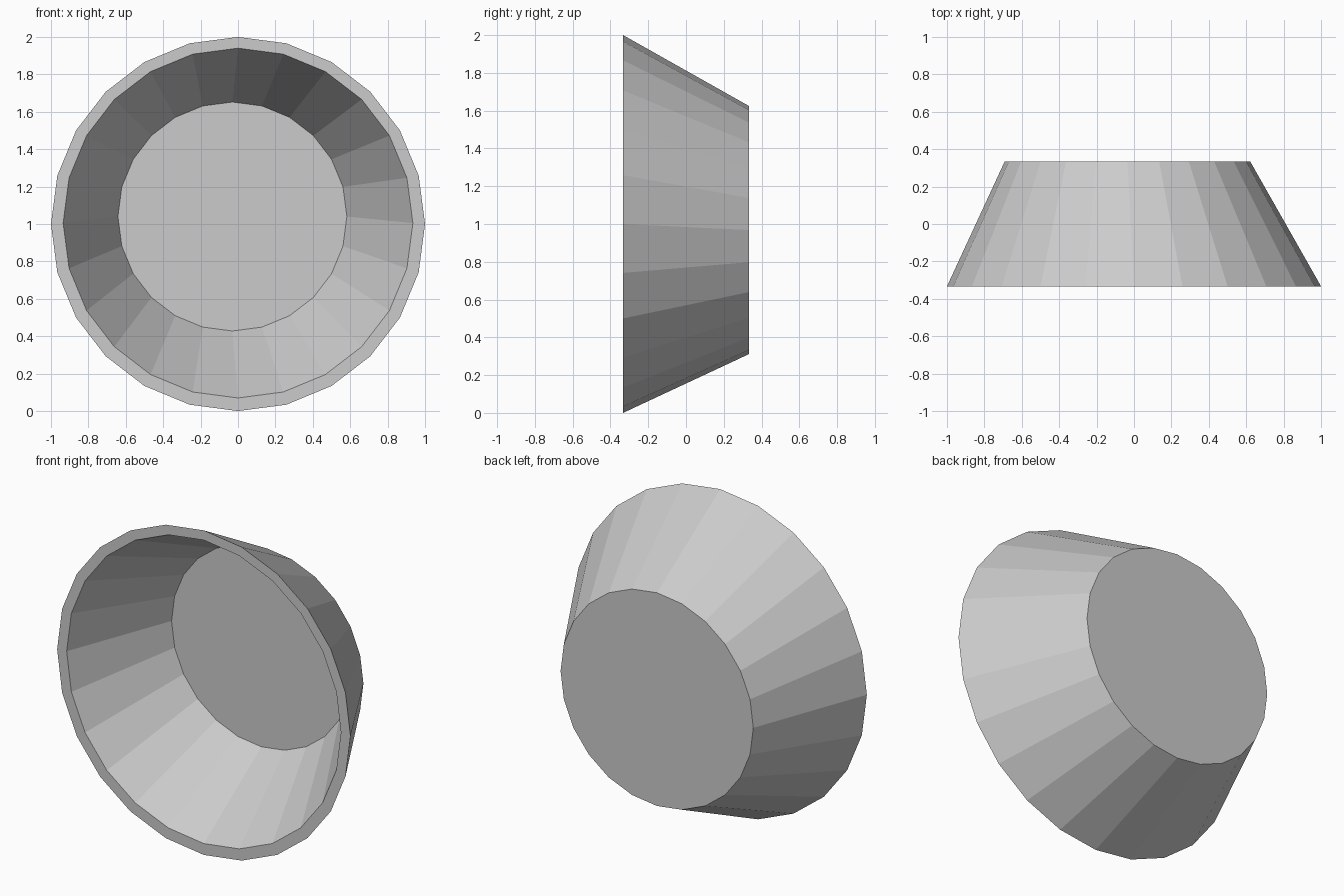
import bpy
import bmesh
from math import sin, cos, tau

if "Cube" in bpy.data.objects:
    bpy.data.objects.remove(bpy.data.objects["Cube"])

SIDES = 24


def ring(bm, x, y, z, radius):
    # Upright circle of vertices facing the front
    return [bm.verts.new((x + radius * cos(i * tau / SIDES), y,
                          z + radius * sin(i * tau / SIDES)))
            for i in range(SIDES)]


bm = bmesh.new()

# Slightly skewed tapered cup: back, outer rim, inner rim, inner floor
rings = [ring(bm, *r) for r in (
    (-0.035, 0.333, 0.968, 0.657),
    (0.0, -0.333, 1.0, 1.0),
    (0.0, -0.333, 1.005, 0.935),
    (-0.03, 0.27, 1.04, 0.612),
)]

# Outer wall, rim and inner wall
for a, b in zip(rings, rings[1:]):
    for i in range(SIDES):
        j = (i + 1) % SIDES
        bm.faces.new((a[i], a[j], b[j], b[i]))

# Closed back and inner floor
bm.faces.new(rings[0])
bm.faces.new(rings[-1])
bmesh.ops.recalc_face_normals(bm, faces=bm.faces[:])

mesh = bpy.data.meshes.new("tapered_cup")
bm.to_mesh(mesh)
bm.free()
cup = bpy.data.objects.new("tapered_cup", mesh)
bpy.context.collection.objects.link(cup)
